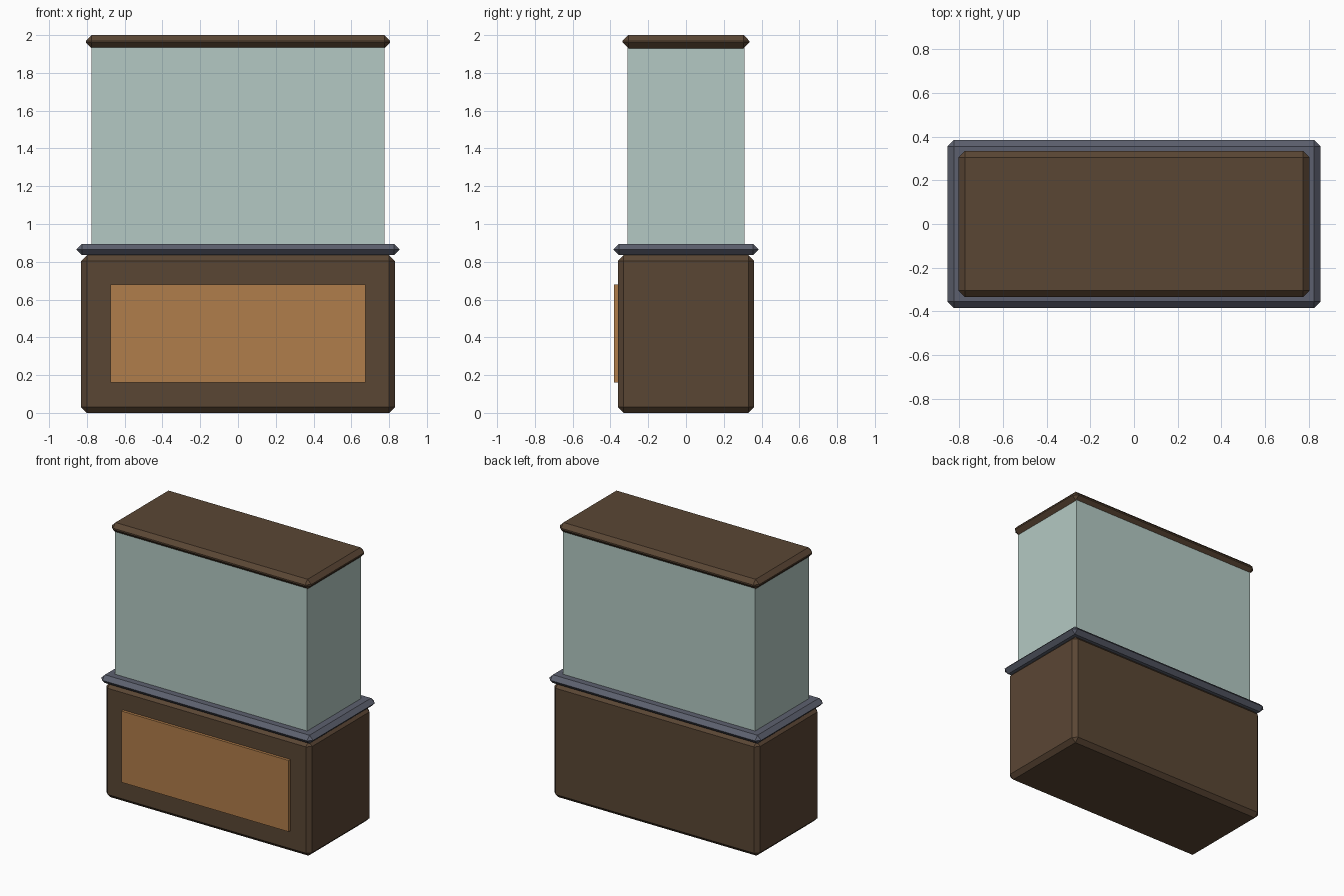
import bpy

if "Cube" in bpy.data.objects:
    bpy.data.objects.remove(bpy.data.objects["Cube"])


def material(name, rgb):
    m = bpy.data.materials.new(name)
    m.diffuse_color = (*rgb, 1)
    m.use_nodes = True
    m.node_tree.nodes["Principled BSDF"].inputs["Base Color"].default_value = m.diffuse_color
    return m


wood = material("dark wood", (0.102, 0.061, 0.034))
panel = material("light wood", (0.434, 0.205, 0.069))
stone = material("slate grey", (0.107, 0.117, 0.156))
glass = material("pale green glass", (0.455, 0.584, 0.546))


def box(name, half_x, y0, y1, z0, z1, mat, chamfer=0.0):
    """Box centred on x, with an optional flat chamfer on all edges."""
    bpy.ops.mesh.primitive_cube_add(size=1, location=(0, (y0 + y1) / 2, (z0 + z1) / 2))
    ob = bpy.context.object
    ob.name = name
    ob.scale = (2 * half_x, y1 - y0, z1 - z0)
    bpy.ops.object.transform_apply(location=False, rotation=False, scale=True)
    ob.data.materials.append(mat)
    if chamfer:
        mod = ob.modifiers.new("chamfer", 'BEVEL')
        mod.width = chamfer
        mod.segments = 1
    return ob


# Cabinet base with a raised front panel
box("cabinet", 0.83, -0.36, 0.36, 0.0, 0.835, wood, 0.03)
box("front_panel", 0.675, -0.38, -0.355, 0.16, 0.68, panel)

# Overhanging counter slab
box("counter", 0.855, -0.385, 0.385, 0.835, 0.895, stone, 0.0295)

# Glass case with the bed of gravel just inside it
box("glass_case", 0.775, -0.31, 0.31, 0.89, 1.935, glass)
box("gravel_bed", 0.774, -0.309, 0.309, 0.91, 1.03, panel, 0.03)

# Wooden lid
box("lid", 0.805, -0.335, 0.335, 1.93, 2.0, wood, 0.03)
